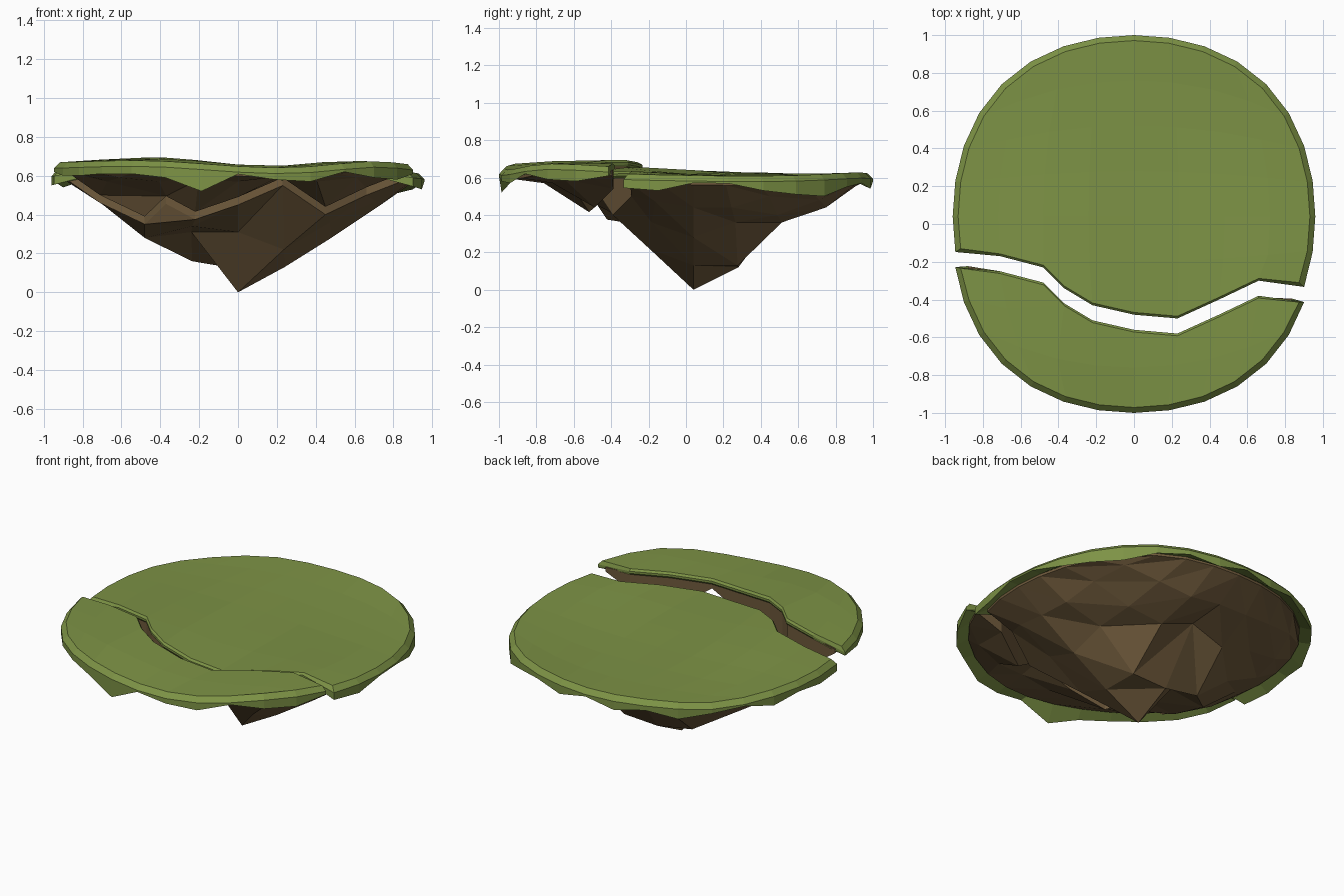
import bpy, bmesh
from math import sin, cos, pi, sqrt
from mathutils import Vector

if "Cube" in bpy.data.objects:
    bpy.data.objects.remove(bpy.data.objects["Cube"])

R, N = 0.96, 4

# Crack line on the grid, in island-centred coordinates
CRACK = {(-4, -1): None, (-3, -1): (-.71, -.21), (-2, -1): (-.48, -.27), (-2, -2): (-.37, -.38),
         (-1, -2): (-.22, -.47), (0, -2): (0, -.52), (1, -2): (.23, -.54), (2, -2): (.45, -.44),
         (3, -2): (.66, -.34), (4, -2): None}

# Underside heights, rows from front to back
ROCK = [(.55, .53, .54, .53, .55, .53, .55),
        (.53, .455, .375, .45, .55, .40, .50),
        (.46, .35, .34, .31, .22, .36, .47),
        (.47, .28, .31, 0, .13, .28, .44),
        (.47, .35, .16, .12, .13, .36, .44),
        (.49, .44, .37, .44, .36, .40, .50),
        (.54, .50, .47, .46, .44, .48, .54)]

# Lower edge of the hanging grass, counter-clockwise from +x
DRIP = (.58, .57, .53, .51, .50, .55, .57, .54, .58, .54, .57, .53, .56, .58, .54, .57,
        .55, .56, .60, .60, .61, .61, .59, .52, .61, .58, .57, .62, .59, .58, .53, .53)


def material(name, color):
    m = bpy.data.materials.new(name)
    m.diffuse_color = (*color, 1)
    m.use_nodes = True
    m.node_tree.nodes["Principled BSDF"].inputs["Base Color"].default_value = m.diffuse_color
    return m


def is_rim(k):
    return max(abs(k[0]), abs(k[1])) == N


def rim_index(k):
    i, j = k
    a = j if i == N else 8 - i if j == N else 16 - j if i == -N else 24 + i
    return a % 32


def grid_xy(k):
    if is_rim(k):
        a = rim_index(k) * pi / 16
        r = R + .03 * sin(2 * a) ** 2
        return Vector((r * cos(a), r * sin(a)))
    if k in CRACK:
        return Vector(CRACK[k])
    u, v = k[0] / N, k[1] / N
    return Vector((R * u * sqrt(1 - v * v / 2), R * v * sqrt(1 - u * u / 2)))


def top_z(k):
    x, y = grid_xy(k)
    roll = .014 * cos(5.5 * (x + .45)) * min(1, max(0, .6 - y))
    bend = -.04 * y + (.045 + .02 * x if y > 0 else -.05) * y * y
    ripple = .004 * sin(7 * x + 5 * y)
    return .623 + roll - .015 * x + bend + ripple


def build(name, cells, layers, mat, faceted=False):
    """Cap the first and last layer, join all layers along the border."""
    bm = bmesh.new()
    cache = {}

    def vert(n, k):
        if (n, k) not in cache:
            cache[n, k] = bm.verts.new(layers[n](k))
        return cache[n, k]

    edges = set()
    last = len(layers) - 1
    for i, j in cells:
        c = [(i, j), (i + 1, j), (i + 1, j + 1), (i, j + 1)]
        bm.faces.new([vert(0, k) for k in c])
        d = [vert(last, k) for k in reversed(c)]
        if not faceted:
            bm.faces.new(d)
        elif i < 0 <= j:
            bm.faces.new((d[0], d[1], d[3]))
            bm.faces.new((d[1], d[2], d[3]))
        else:
            bm.faces.new((d[0], d[1], d[2]))
            bm.faces.new((d[0], d[2], d[3]))
        edges.update(zip(c, c[1:] + c[:1]))
    for a, b in sorted(edges):
        if (b, a) not in edges:
            for n in range(last):
                bm.faces.new((vert(n + 1, a), vert(n + 1, b), vert(n, b), vert(n, a)))
    me = bpy.data.meshes.new(name)
    bm.to_mesh(me)
    bm.free()
    me.materials.append(mat)
    bpy.context.collection.objects.link(bpy.data.objects.new(name, me))


def make_piece(name, cells, side, lift):
    shift_y = .04 * side

    def place(k, scale, inset, z):
        p = grid_xy(k)
        if is_rim(k):
            p *= scale
        if k in CRACK:
            p.y += side * inset
        return Vector((p.x, p.y + shift_y, z + lift))

    def lip(k):
        return place(k, 1, 0, top_z(k) - (.03 if is_rim(k) else .012))

    def skirt(k):
        if not is_rim(k):
            return place(k, 1, 0, top_z(k) - .025)
        drip = DRIP[rim_index(k)] - lift
        if k in CRACK:  # grass is short at the broken corners
            drip = top_z(k) - (.05 if side < 0 else .075)
        return place(k, 1, 0, min(drip, top_z(k) - .04))

    def rock_bottom(k):
        z = top_z(k) - .05 if is_rim(k) else ROCK[k[1] + 3][k[0] + 3]
        return place(k, .93, .008, z)

    # Turf with bevelled edge and hanging skirt
    build(name + "_grass", cells, [
        lambda k: place(k, .97, .012, top_z(k)), lip, skirt,
        lambda k: place(k, .93, .008, top_z(k) - .035)], GRASS)
    # Faceted rock underneath
    build(name + "_rock", cells, [
        lambda k: place(k, .93, .008, top_z(k) - .025), rock_bottom], EARTH, True)


GRASS = material("grass", (.205, .29, .06))
EARTH = material("rock", (.16, .103, .045))

all_cells = [(i, j) for i in range(-N, N) for j in range(-N, N)]
back = [c for c in all_cells if c[1] >= (-1 if c[0] < -2 else -2)]
front = [c for c in all_cells if c not in back]
make_piece("main_island", back, 1, 0)
make_piece("broken_front", front, -1, .04)
